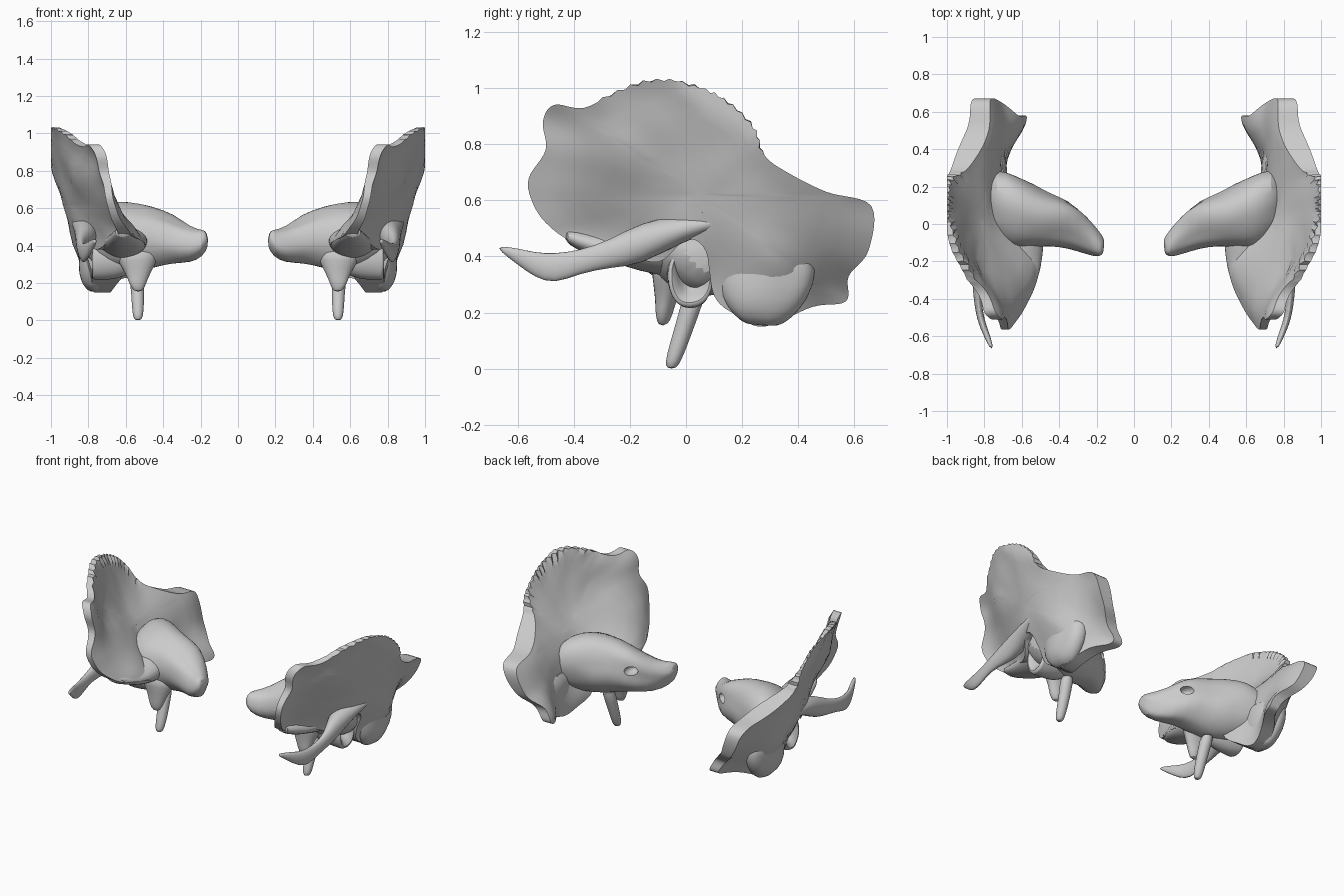
import bpy, bmesh, math, random
from mathutils import Vector, noise

if "Cube" in bpy.data.objects:
    bpy.data.objects.remove(bpy.data.objects["Cube"])

random.seed(4)


def finish(name, bm, subsurf=0, rough=0.0, cutter=None, angle=40):
    """Turn a half-model into an object, mirrored to the other side."""
    bmesh.ops.recalc_face_normals(bm, faces=bm.faces)
    me = bpy.data.meshes.new(name)
    bm.to_mesh(me)
    bm.free()
    ob = bpy.data.objects.new(name, me)
    bpy.context.collection.objects.link(ob)
    if rough:
        for v in me.vertices:
            v.co += noise.noise_vector(v.co * 11) * rough
    bpy.ops.object.select_all(action='DESELECT')
    ob.select_set(True)
    bpy.context.view_layer.objects.active = ob
    bpy.ops.object.shade_smooth_by_angle(angle=math.radians(angle))
    if subsurf:
        ob.modifiers.new("round", 'SUBSURF').levels = subsurf
        ob.modifiers["round"].render_levels = subsurf
    if cutter:
        cut = ob.modifiers.new("hole", 'BOOLEAN')
        cut.operation, cut.object, cut.solver = 'DIFFERENCE', cutter, 'EXACT'
    mir = ob.modifiers.new("other_side", 'MIRROR')
    mir.use_mirror_merge = False
    return ob


def loft(name, axis, rows, n=16, peak=0.0, **kw):
    """Skin oval sections (x, y, z, half width, half height) square to an axis."""
    bm = bmesh.new()
    u, w = {'x': (1, 2), 'y': (0, 2), 'z': (0, 1)}[axis]
    rings = []
    for x, y, z, a, b in rows:
        ring = []
        for i in range(n):
            t = math.tau * i / n
            p = Vector((x, y, z))
            p[u] += a * (math.cos(t) + peak * max(0, math.sin(t)) ** 2)
            p[w] += b * math.sin(t)
            ring.append(bm.verts.new(p))
        rings.append(ring)
    for r, s in zip(rings, rings[1:]):
        for i in range(n):
            bm.faces.new((r[i], r[i - 1], s[i - 1], s[i]))
    bm.faces.new(rings[0])
    bm.faces.new(rings[-1])
    return finish(name, bm, **kw)


def solve(m, rhs):
    """Gaussian elimination with pivoting."""
    a = [list(r) + [v] for r, v in zip(m, rhs)]
    n = len(a)
    for i in range(n):
        k = max(range(i, n), key=lambda j: abs(a[j][i]))
        a[i], a[k] = a[k], a[i]
        for j in range(n):
            if j != i:
                f = a[j][i] / a[i][i]
                a[j] = [p - f * q for p, q in zip(a[j], a[i])]
    return [a[i][n] / a[i][i] for i in range(n)]


def surface(points, column):
    """Smooth height function through the control points."""
    c = [Vector(p[:2]) for p in points]
    d = lambda p, q: math.sqrt((p - q).length_squared + 0.003)
    w = solve([[d(p, q) for q in c] for p in c], [p[column] for p in points])
    return lambda q: sum(k * d(p, q) for k, p in zip(w, c))


# Skull plate: control points are y, z, outer x, inner x
controls = [(-.50, .90, .77, .71), (-.54, .65, .70, .66), (-.40, .46, .64, .56),
            (-.20, .42, .72, .50), (-.25, .75, .86, .80), (-.08, 1.02, .99, .955),
            (0, .70, .91, .84), (0, .48, .85, .68), (.25, .80, .995, .94),
            (.25, .55, .92, .74), (.45, .62, .90, .77), (.65, .57, .86, .76),
            (.35, .35, .86, .70), (.28, .16, .77, .69), (.57, .25, .64, .57),
            (.63, .42, .78, .70), (.08, .27, .78, .60)]
outer, inner = surface(controls, 2), surface(controls, 3)
outline = [(-.40, .45), (-.50, .52), (-.55, .60), (-.56, .68), (-.50, .78), (-.51, .88),
           (-.47, .94), (-.36, .93), (-.22, 1.0), (-.08, 1.03), (.05, 1.0), (.15, .95),
           (.24, .86), (.28, .76), (.36, .70), (.50, .63), (.66, .58), (.65, .42),
           (.58, .33), (.57, .24), (.45, .22), (.28, .15), (.18, .19), (.10, .26),
           (.07, .42), (0, .46), (-.10, .38), (-.25, .42)]
rim = []
for i in range(len(outline)):
    p0, p1, p2, p3 = (Vector(outline[(i + k) % len(outline)]) for k in (-1, 0, 1, 2))
    for k in range(6):
        t = k / 6
        rim.append(.5 * (2 * p1 + (p2 - p0) * t + (2 * p0 - 5 * p1 + 4 * p2 - p3) * t * t
                         + (3 * p1 - p0 - 3 * p2 + p3) * t ** 3))
centre = Vector((.05, .62))
steps = (.12, .25, .4, .55, .7, .82, .92, 1)
bm = bmesh.new()
sides = []
for f in (outer, inner):
    mid = bm.verts.new((f(centre), *centre))
    rings = []
    for s in steps:
        ring = []
        for i, p in enumerate(rim):
            q = centre + (p - centre) * s
            x = f(q)
            # Serrated upper and rear border
            if s > .9 and p.y > .76 and p.x > -.3:
                tooth = random.uniform(.003, .011) * (1 if i % 2 else -1)
                if f is inner:
                    x += tooth
                if s == 1:
                    q += (p - centre).normalized() * tooth * .7
            x += noise.noise(Vector((x, q.x, q.y)) * 8) * .007
            ring.append(bm.verts.new((min(x, 1.0), q.x, q.y)))
        rings.append(ring)
    n = len(rim)
    for i in range(n):
        bm.faces.new((mid, rings[0][i - 1], rings[0][i]))
        for r, s in zip(rings, rings[1:]):
            bm.faces.new((r[i], r[i - 1], s[i - 1], s[i]))
    sides.append(rings[-1])
for i in range(len(rim)):
    bm.faces.new((sides[0][i], sides[0][i - 1], sides[1][i - 1], sides[1][i]))
finish("skull_plate", bm)

# Cutter for the inner ear opening
bpy.ops.mesh.primitive_uv_sphere_add(segments=16, ring_count=10, radius=.035,
                                     location=(.33, .10, .47))
hole = bpy.context.object
hole.name = "inner_ear_cutter"
hole.scale = (1.1, 1.6, .8)
hole.hide_render = True
hole.hide_viewport = False

# Inner pyramid running toward the middle
loft("inner_pyramid", 'x', [
    (.165, -.12, .43, .03, .04), (.185, -.115, .41, .06, .07), (.25, -.06, .40, .11, .10),
    (.35, 0, .435, .13, .135), (.45, .02, .44, .14, .165), (.54, .04, .44, .17, .18),
    (.64, .06, .45, .20, .19), (.74, .10, .44, .20, .17), (.82, .12, .43, .14, .10)],
    n=22, peak=.25, subsurf=1, rough=.022, cutter=hole)

# Sloping floor joining the pyramid to the front of the plate
loft("front_floor", 'y', [
    (.62, -.44, .48, .04, .03), (.61, -.34, .44, .08, .04), (.60, -.22, .42, .11, .06),
    (.61, -.10, .42, .13, .09), (.62, .05, .42, .14, .10)], subsurf=1, rough=.015)

# Cheek arch
loft("cheek_arch", 'y', [
    (.76, -.668, .43, .01, .008), (.785, -.60, .40, .018, .03), (.81, -.54, .37, .02, .045),
    (.828, -.47, .355, .02, .056), (.838, -.38, .38, .022, .042), (.84, -.27, .41, .028, .05),
    (.81, -.16, .445, .06, .08), (.81, -.02, .50, .07, .05), (.86, .16, .53, .04, .02)],
    n=14, subsurf=1)

# Cupped ear canal plate
loft("ear_canal", 'x', [
    (.52, .01, .36, .05, .07), (.60, .01, .35, .08, .12), (.72, .015, .34, .085, .125),
    (.775, .02, .34, .083, .125), (.785, .02, .34, .07, .11), (.76, .02, .35, .05, .085),
    (.70, .02, .36, .03, .05)], n=18, subsurf=1, rough=.014)

# Lump behind the ear
loft("ear_lump", 'z', [
    (.76, .27, .15, .025, .05), (.765, .27, .18, .06, .10), (.77, .28, .25, .085, .16),
    (.765, .29, .35, .09, .19), (.77, .28, .45, .08, .16)], n=18, subsurf=1, rough=.014)

# Sheath in front of the spike
loft("spike_sheath", 'z', [
    (.53, -.085, .155, .022, .015), (.535, -.08, .19, .045, .03), (.535, -.07, .25, .065, .04),
    (.54, -.05, .32, .11, .07), (.55, -.03, .40, .15, .10)], n=14, subsurf=1, rough=.01)

# Downward spike
loft("spike", 'z', [
    (.535, -.052, 0, .016, .016), (.535, -.048, .02, .028, .028), (.535, -.025, .09, .034, .034),
    (.538, .005, .18, .036, .036), (.545, .035, .28, .045, .045)], n=14, subsurf=1)
